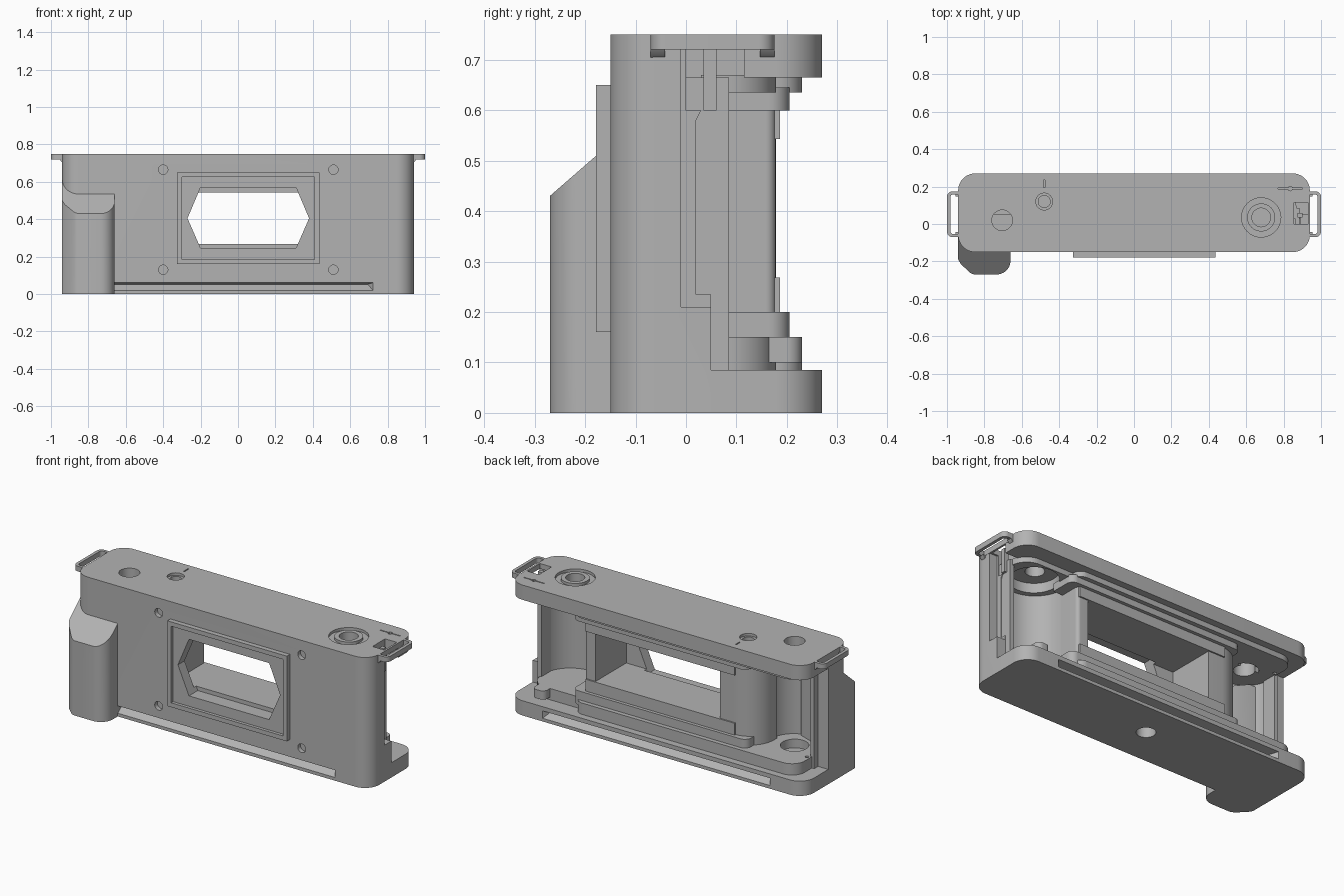
import bpy, bmesh
from math import sin, cos, pi, radians
from mathutils import Vector

if "Cube" in bpy.data.objects:
    bpy.data.objects.remove(bpy.data.objects["Cube"])

grey = bpy.data.materials.new("plain grey")
grey.use_nodes = True
GREY = (0.45, 0.45, 0.45, 1)
grey.diffuse_color = GREY
grey.node_tree.nodes["Principled BSDF"].inputs["Base Color"].default_value = GREY


def prism(name, pts, lo, hi, axis="z"):
    """Extrude a 2D outline from lo to hi along an axis."""
    place = {"z": lambda u, v, w: (u, v, w),
             "y": lambda u, v, w: (u, w, v),
             "x": lambda u, v, w: (w, u, v)}[axis]
    bm = bmesh.new()
    base = bm.faces.new([bm.verts.new(place(u, v, lo)) for u, v in pts])
    new = bmesh.ops.extrude_face_region(bm, geom=[base])["geom"]
    bmesh.ops.translate(bm, vec=Vector(place(0, 0, hi - lo)),
                        verts=[e for e in new if isinstance(e, bmesh.types.BMVert)])
    bmesh.ops.recalc_face_normals(bm, faces=bm.faces)
    mesh = bpy.data.meshes.new(name)
    bm.to_mesh(mesh)
    bm.free()
    mesh.materials.append(grey)
    ob = bpy.data.objects.new(name, mesh)
    bpy.context.collection.objects.link(ob)
    return ob


def outline(x0, x1, y0, y1, radii=(0, 0, 0, 0), n=10):
    """Rectangle with a radius per corner, counter-clockwise from low x, low y."""
    pts = []
    corners = ((x0, y0, 1, 1), (x1, y0, -1, 1), (x1, y1, -1, -1), (x0, y1, 1, -1))
    for i, ((x, y, sx, sy), r) in enumerate(zip(corners, radii)):
        steps = n if r else 0
        for k in range(steps + 1):
            a = pi + i * pi / 2 + (k / n) * pi / 2
            pts.append((x + sx * r + r * cos(a), y + sy * r + r * sin(a)))
    return pts


def box(name, x, y, z):
    return prism(name, outline(*x, *y), *z)


def circle(u, v, r, n=32):
    return [(u + r * cos(2 * pi * k / n), v + r * sin(2 * pi * k / n)) for k in range(n)]


def combine(ob, others, operation="DIFFERENCE"):
    """Apply boolean operations and discard the helpers."""
    for other in others:
        other.hide_render = True
        mod = ob.modifiers.new("cut", "BOOLEAN")
        mod.operation, mod.object, mod.solver = operation, other, "EXACT"
        bpy.context.view_layer.objects.active = ob
        bpy.ops.object.modifier_apply(modifier=mod.name)
        bpy.data.objects.remove(other)


# Main shell, opened at the back between the top and bottom plates
R = 0.09
body = prism("camera_body", outline(-.94, .94, -.15, .27, (R,) * 4), 0, .75)
cuts = [box("back_opening", (-1.1, 1.1), (.05, .4), (.085, .665))]

# Film chambers with rounded front walls
cuts.append(prism("cassette_cut", outline(.52, .87, -.12, .4, (.17, .17, 0, 0)), .15, .635))
cuts.append(prism("spool_cut", outline(-.86, -.56, -.12, .4, (.14, .14, 0, 0)), .15, .635))
cuts.append(prism("ceiling_recess", circle(.69, .04, .13), .6, .69))

# Lens opening and film gate
hexagon = [(-.27, .405), (-.2, .245), (.31, .245), (.38, .405), (.31, .57), (-.2, .57)]
cuts.append(prism("lens_cut", hexagon, -.3, -.08, "y"))
gate_pts = outline(-.34, .45, .268, .543)
cuts.append(prism("gate_cut", gate_pts, -.1, .4, "y"))

# Screw holes in the front
for x in (-.4, .51):
    for z in (.13, .665):
        cuts.append(prism("screw_cut", circle(x, z, .025, 20), -.2, -.125, "y"))

# Dials and openings in the top plate
for x, y, r, low in ((.68, .035, .105, .735), (.68, .035, .05, .6), (-.48, .12, .045, .735),
                     (-.48, .12, .032, .6), (-.705, .02, .055, .6)):
    cuts.append(prism("top_hole", circle(x, y, r), low, .8))
cuts.append(box("index_mark", (-.483, -.477), (.195, .235), (.74, .8)))
cuts.append(box("arrow_line", (.77, .9), (.186, .192), (.74, .8)))
cuts.append(prism("arrow_middle", circle(.835, .189, .012, 8), .74, .8))

# Tripod socket
cuts.append(prism("tripod_cut", circle(-.02, .07, .05), -.1, .06))

# Latch recess in one end
cuts.append(box("latch_cut", (.89, 1.1), (-.01, .3), (.21, .665)))
cuts.append(box("latch_top_cut", (.89, 1.1), (-.01, .115), (.65, .72)))
cuts.append(prism("latch_slot", [(.02, .235), (.06, .235), (.06, .61), (.035, .61), (.02, .58)],
                  .875, .95, "x"))
cuts.append(box("latch_window", (.855, .93), (0, .115), (.6, .8)))


# Wedge grooves along the lower front and back edges
def groove(face, depth):
    ob = prism("groove_cut", [(face - depth * .25, .01), (face - depth * .25, .063),
                              (face + depth, .052)], -.73, .73, "x")
    for v in ob.data.vertices:
        if abs(v.co.y - face) > abs(depth) * .5:
            v.co.x *= .95
    return ob


cuts += [groove(-.15, .045), groove(.27, -.045)]
combine(body, cuts)

# Raised ring round the rewind shaft
ring = prism("rewind_ring", circle(.68, .035, .075), .72, .75)
combine(ring, [prism("ring_cut", circle(.68, .035, .05), .6, .8)])
box("latch_tab", (.875, .9), (.035, .06), (.6, .735))

# Block holding the film gate, rounded beside the take-up spool
core = prism("gate_block", outline(-.58, .52, 0, .178, (0, 0, .02, .15)), .086, .664)
combine(core, [prism("gate_cut", gate_pts, -.1, .4, "y")])

# Film rails above and below the gate
for name, z in (("lower", (.2, .268)), ("upper", (.543, .6))):
    box(name + "_inner_rail", (-.44, .51), (.1, .186), z)
for name, z in (("lower", (.12, .2)), ("upper", (.6, .645))):
    prism(name + "_outer_rail", outline(-.53, .58, .06, .205, (0, 0, .04, .04)), *z)

# Stepped light-seal ledges that close the chambers
for name, z in (("lower", (.08, .15)), ("upper", (.635, .67))):
    wide = prism(name + "_ledge", outline(-.86, .55, .03, .23, (0, 0, .05, .08)), *z)
    end = prism(name + "_end_ledge", outline(.4, .87, .03, .178, (0, 0, .1, 0)), *z)
    combine(wide, [end], "UNION")
    holes = [prism("spool_hole", circle(-.705, .02, .075), .05, .7),
             prism("hinge_hole", circle(-.84, .1, .01, 12), .05, .7)]
    if name == "upper":
        holes += [prism("rewind_hole", circle(.69, .04, .13), .6, .7),
                  prism("advance_hole", circle(-.48, .12, .032), .6, .7)]
    combine(wide, holes)
combine(body, [prism("spool_socket", circle(-.705, .02, .075), .1, .2)])
prism("ledge_end_stop", outline(.74, .82, .15, .23, (0, 0, .03, .03)), .1, .15)

# Inner end walls behind the shell ends
box("cassette_end_wall", (.86, .885), (0, .085), (.085, .665))
box("spool_end_wall", (-.875, -.85), (0, .085), (.085, .665))

# Raised lens mount frame
frame = prism("lens_mount_frame", outline(-.325, .435, .16, .65), -.178, -.145, "y")
combine(frame, [prism("frame_recess", outline(-.3, .41, .185, .625), -.3, -.16, "y"),
                prism("frame_opening", hexagon, -.3, 0, "y")])

# Hand grip with a sloping top
grip = prism("hand_grip", [(-.94, -.05), (-.94, -.19)]
             + [(-.925, -.215), (-.875, -.262), (-.855, -.27)]
             + outline(-.8, -.66, -.27, -.1, (0, .075, 0, 0))[1:-2] + [(-.66, -.1), (-.8, -.05)],
             0, .7)
bm = bmesh.new()
bm.from_mesh(grip.data)
cut = bmesh.ops.bisect_plane(bm, geom=bm.verts[:] + bm.edges[:] + bm.faces[:],
                             plane_co=(0, -.27, .43), plane_no=(0, -.87, 1), clear_outer=True)
bmesh.ops.holes_fill(bm, edges=[e for e in bm.edges if e.is_boundary])
bmesh.ops.recalc_face_normals(bm, faces=bm.faces)
bm.to_mesh(grip.data)
bm.free()

# Strap lugs at both ends
for side, name in ((1, "left"), (-1, "right")):
    lug = prism(name + "_strap_lug", outline(.93, 1, -.07, .175, (0, .03, .03, 0)), .72, .75)
    combine(lug, [prism("lug_cut", outline(.941, .982, -.053, .158, (0, .015, .015, 0)), .6, .8)])
    parts = [lug]
    for y in (-.07, .147):
        parts.append(prism(name + "_lug_foot", [(.93, .7), (.945, .708), (.955, .722), (.93, .722)],
                           y, y + .028, "y"))
    for ob in parts:
        if side < 0:
            for v in ob.data.vertices:
                v.co.x *= -1
            ob.data.flip_normals()

# Smooth the curved walls and keep the edges crisp
bpy.ops.object.select_all(action="DESELECT")
for ob in bpy.context.scene.objects:
    if ob.type == "MESH":
        ob.select_set(True)
        bpy.context.view_layer.objects.active = ob
bpy.ops.object.shade_smooth_by_angle(angle=radians(30))
